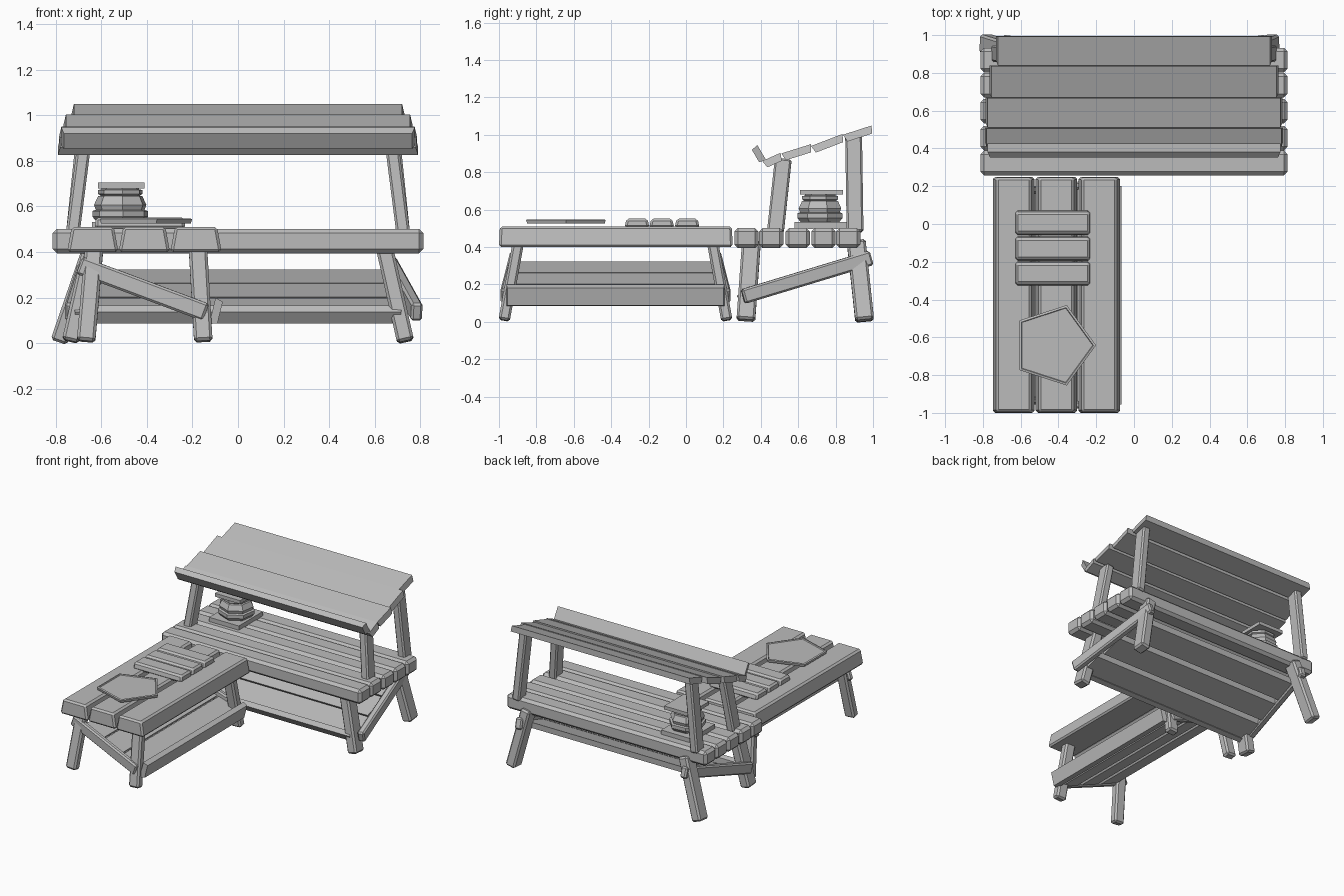
import bpy, bmesh
from mathutils import Vector, Matrix

if "Cube" in bpy.data.objects:
    bpy.data.objects.remove(bpy.data.objects["Cube"], do_unlink=True)

wood = bpy.data.materials.new("weathered_grey")
wood.use_nodes = True
GREY = (0.5, 0.5, 0.5, 1)
wood.diffuse_color = GREY
wood.node_tree.nodes["Principled BSDF"].inputs["Base Color"].default_value = GREY


def finish(name, bm):
    bmesh.ops.recalc_face_normals(bm, faces=bm.faces)
    mesh = bpy.data.meshes.new(name)
    bm.to_mesh(mesh)
    bm.free()
    mesh.materials.append(wood)
    obj = bpy.data.objects.new(name, mesh)
    bpy.context.collection.objects.link(obj)
    return obj


def beam(name, start, end, width, thick, up=(0, 0, 1), bevel=0.01, inset=(0, 0)):
    """Bevelled timber from start to end; inset draws in the top face at ends and sides."""
    a, b = Vector(start), Vector(end)
    x = (b - a).normalized()
    y = Vector(up).cross(x).normalized()
    z = x.cross(y)
    length = (b - a).length
    bm = bmesh.new()
    bmesh.ops.create_cube(bm, size=1)
    for v in bm.verts:
        top = v.co.z > 0
        v.co.x *= length - (2 * inset[0] if top else 0)
        v.co.y *= width - (2 * inset[1] if top else 0)
        v.co.z *= thick
    if bevel:
        bmesh.ops.bevel(bm, geom=bm.edges[:], offset=bevel, segments=1, affect='EDGES')
    frame = Matrix((x, y, z)).transposed().to_4x4()
    frame.translation = (a + b) / 2
    bm.transform(frame)
    return finish(name, bm)


def prism(name, center, rings, sides, turn=0):
    """Stack of regular polygons given as (radius, height) pairs."""
    bm = bmesh.new()
    loops = []
    for radius, height in rings:
        spin = Matrix.Rotation(turn, 3, 'Z')
        step = Matrix.Rotation(6.28319 / sides, 3, 'Z')
        point, loop = spin @ Vector((radius, 0, 0)), []
        for _ in range(sides):
            loop.append(bm.verts.new(point + Vector((*center, height))))
            point = step @ point
        loops.append(loop)
    for low, high in zip(loops, loops[1:]):
        for i in range(sides):
            j = (i + 1) % sides
            bm.faces.new((low[i], low[j], high[j], high[i]))
    bm.faces.new(loops[0][::-1])
    bm.faces.new(loops[-1])
    return finish(name, bm)


def trestle(label, put, s, kick, lip_v, lip_z, lip_width, lip_lean):
    """Splayed legs, sloping end braces and a sloping slatted shelf with a lip.
    kick pushes one leg and one brace foot outward."""
    side = put(0, 1, 0) - put(0, 0, 0)
    for end, sign in (("left", 1), ("right", -1)):
        for pos, foot, head in (("front", 0.32, 0.35), ("back", 0.955, 0.91)):
            spread = 0.735 + (kick if sign < 0 and pos == "back" else 0)
            beam(f"{label}_{pos}_leg_{end}", put(sign * spread, foot, 0.008),
                 put(sign * 0.64, head, 0.43), 0.075 * s, 0.1 * s, side, 0.012)
        low = 0.735 + (kick if sign > 0 else 0)
        beam(f"{label}_brace_{end}", put(sign * low, 0.305, 0.135),
             put(sign * 0.67, 0.99, 0.342), 0.05 * s, 0.08)
    slope = put(0, 0.98, 0.345) - put(0, 0.305, 0.135)
    along = put(1, 0, 0) - put(0, 0, 0)
    normal = along.cross(slope)
    if normal.z < 0:
        normal.negate()
    for i, v in enumerate((0.4, 0.6, 0.8)):
        half, z = 0.73 - 0.025 * i, 0.15 + 0.0625 * i
        beam(f"{label}_shelf_slat_{i + 1}", put(-half, v, z), put(half, v, z),
             0.17 * s, 0.04, normal, 0, (0, -0.015 * s))
    lip = Vector((0, 0, lip_lean)) - side
    beam(f"{label}_shelf_lip", put(-0.72, lip_v, lip_z), put(0.72, lip_v, lip_z),
         lip_width, 0.035, lip, 0, (0.005, 0.01))


# Long counter top
for i, y in enumerate((0.323, 0.455, 0.598, 0.735, 0.868)):
    beam(f"counter_plank_{i + 1}", (-0.813, y, 0.448), (0.813, y, 0.448),
         0.13, 0.107, bevel=0.019)

# Side table top
for i, x in enumerate((-0.637, -0.411, -0.184)):
    beam(f"table_plank_{i + 1}", (x, -1, 0.455), (x, 0.25, 0.455),
         0.225, 0.11, bevel=0.012, inset=(0.005, 0.02))

trestle("counter", lambda u, v, z: Vector((u, v, z)), 1, 0.05, 0.303, 0.122, 0.08, -0.7)
trestle("table", lambda u, v, z: Vector((-0.14 - (v - 0.305) * 0.81, u * 0.81 - 0.377, z)),
        0.81, 0, 0.25, 0.138, 0.118, -0.2)

# Roof posts
for end, s in (("left", 1), ("right", -1)):
    beam(f"front_post_{end}", (s * 0.725, 0.478, 0.48), (s * 0.675, 0.52, 0.87),
         0.06, 0.09, (0, 1, 0))
    beam(f"back_post_{end}", (s * 0.725, 0.904, 0.48), (s * 0.67, 0.896, 1.0),
         0.06, 0.09, (0, 1, 0))

# Roof boards, each row a little shorter toward the ridge: half length, low edge, high edge
rows = ((0.79, (0.415, 0.84), (0.515, 0.885)), (0.785, (0.515, 0.88), (0.675, 0.93)),
        (0.765, (0.675, 0.92), (0.845, 0.985)), (0.73, (0.845, 0.98), (1.0, 1.03)))
for i, (half, low, high) in enumerate(rows):
    lo, hi = Vector((0, *low)), Vector((0, *high))
    mid, run = (lo + hi) / 2, hi - lo
    normal = Vector((1, 0, 0)).cross(run)
    beam(f"roof_board_{i + 1}", mid - Vector((half, 0, 0)), mid + Vector((half, 0, 0)),
         run.length - 0.026, 0.042, normal, 0, (0.01, -0.012))
beam("roof_gutter_board", (-0.775, 0.388, 0.896), (0.775, 0.388, 0.896),
     0.092, 0.038, (0, -0.85, -0.5), 0, (0.012, 0.008))

# Three rolls lying across the side table
for i, y in enumerate((0.006, -0.13, -0.262)):
    beam(f"roll_{i + 1}", (-0.628, y, 0.527), (-0.232, y, 0.527),
         0.135, 0.05, bevel=0.012, inset=(0.003, 0.012))

# Five-sided tray
prism("tray", (-0.425, -0.642), ((0.218, 0.526), (0.224, 0.545), (0.21, 0.548),
                                 (0.206, 0.541)), 5)

# Pot on a board with a flat lid
beam("pot_board", (-0.64, 0.72, 0.515), (-0.4, 0.72, 0.515), 0.28, 0.035, bevel=0)
prism("pot", (-0.515, 0.72), ((0.1, 0.525), (0.125, 0.555), (0.125, 0.58), (0.11, 0.585),
                              (0.118, 0.607), (0.1, 0.645), (0.088, 0.648), (0.1, 0.655),
                              (0.1, 0.672), (0.085, 0.675), (0.085, 0.69)), 7, 0.3)
beam("pot_lid", (-0.615, 0.725, 0.692), (-0.41, 0.725, 0.692), 0.23, 0.025, bevel=0)
